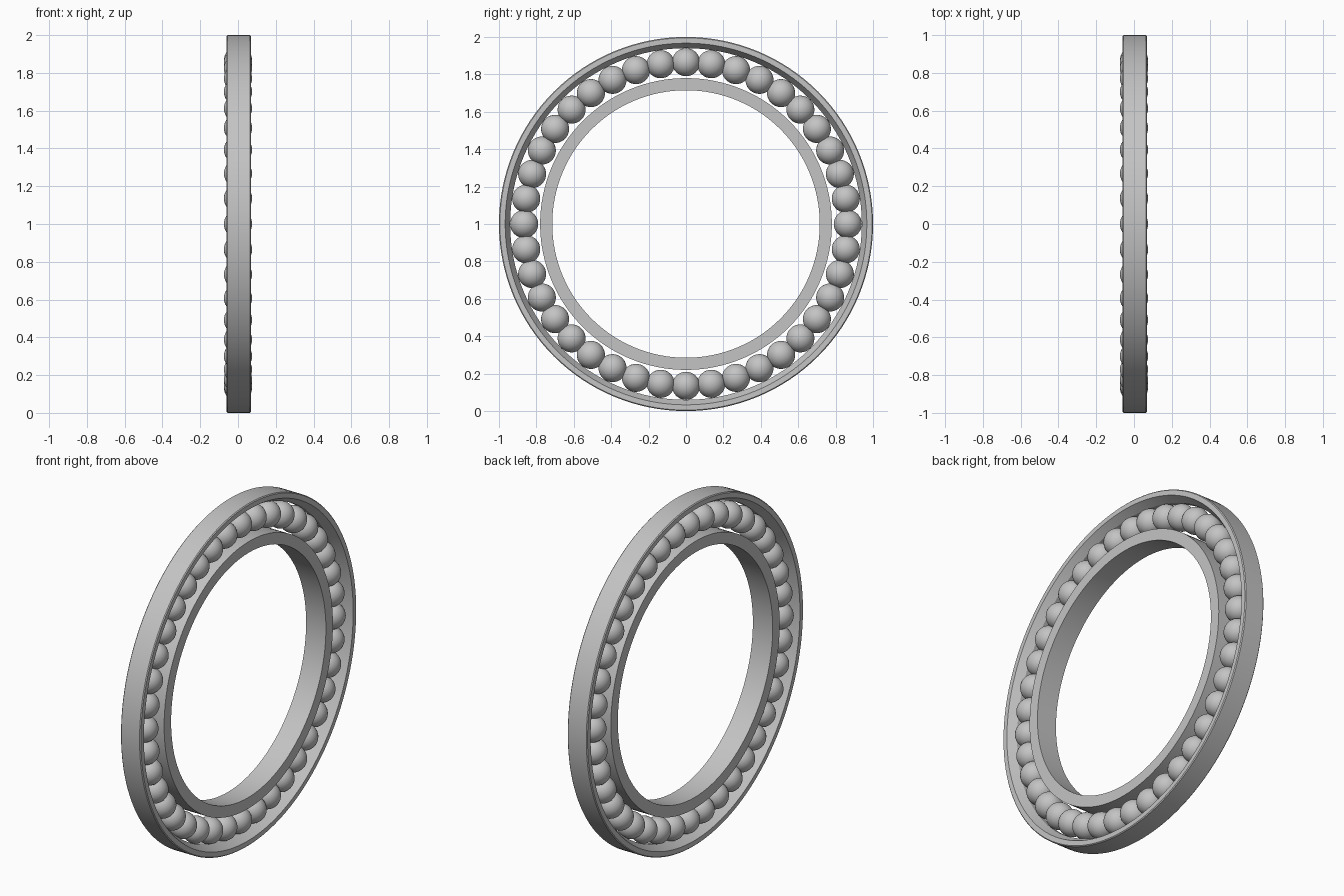
import bpy, bmesh, math
from mathutils import Matrix, Vector

cube = bpy.data.objects.get("Cube")
if cube:
    bpy.data.objects.remove(cube, do_unlink=True)

CENTRE = Vector((0, 0, 1))
SEGMENTS = 128
BALLS = 40

steel = bpy.data.materials.new("grey_steel")
steel.use_nodes = True
colour = (0.55, 0.55, 0.55, 1)
steel.diffuse_color = colour
steel.node_tree.nodes["Principled BSDF"].inputs["Base Color"].default_value = colour


def finish(name, bm):
    """Turn a bmesh into a shaded, coloured object."""
    bmesh.ops.recalc_face_normals(bm, faces=bm.faces)
    mesh = bpy.data.meshes.new(name)
    bm.to_mesh(mesh)
    bm.free()
    mesh.materials.append(steel)
    obj = bpy.data.objects.new(name, mesh)
    bpy.context.collection.objects.link(obj)
    bpy.ops.object.select_all(action="DESELECT")
    obj.select_set(True)
    bpy.context.view_layer.objects.active = obj
    bpy.ops.object.shade_smooth_by_angle(angle=math.radians(25))
    return obj


def ring(name, profile):
    """Revolve a closed (x, radius) profile around the x axis."""
    bm = bmesh.new()
    loops = []
    for i in range(SEGMENTS):
        turn = Matrix.Rotation(math.tau * i / SEGMENTS, 3, "X")
        loops.append([bm.verts.new(turn @ Vector((x, 0, r)) + CENTRE) for x, r in profile])
    n = len(profile)
    for i in range(SEGMENTS):
        a, b = loops[i], loops[(i + 1) % SEGMENTS]
        for j in range(n):
            k = (j + 1) % n
            bm.faces.new((a[j], a[k], b[k], b[j]))
    return finish(name, bm)


# Outer race: slightly eased rim, inner wall flared towards both sides
LOW, HIGH, EASE = -0.06, 0.068, 0.005
ring("outer_race", [
    (LOW + EASE, 1), (HIGH - EASE, 1), (HIGH, 1 - EASE),
    (HIGH, 0.967), (0.02, 0.94), (-0.012, 0.94), (LOW, 0.967), (LOW, 1 - EASE),
])

# Inner race: plain band
ring("inner_race", [(LOW, 0.715), (LOW, 0.78), (HIGH, 0.78), (HIGH, 0.715)])

# Balls spaced evenly between the races
bm = bmesh.new()
for i in range(BALLS):
    turn = Matrix.Rotation(math.tau * i / BALLS, 4, "X")
    place = Matrix.Translation(CENTRE) @ turn @ Matrix.Translation((0, 0, 0.865))
    bmesh.ops.create_uvsphere(bm, u_segments=32, v_segments=16, radius=0.075, matrix=place)
finish("bearing_balls", bm)
